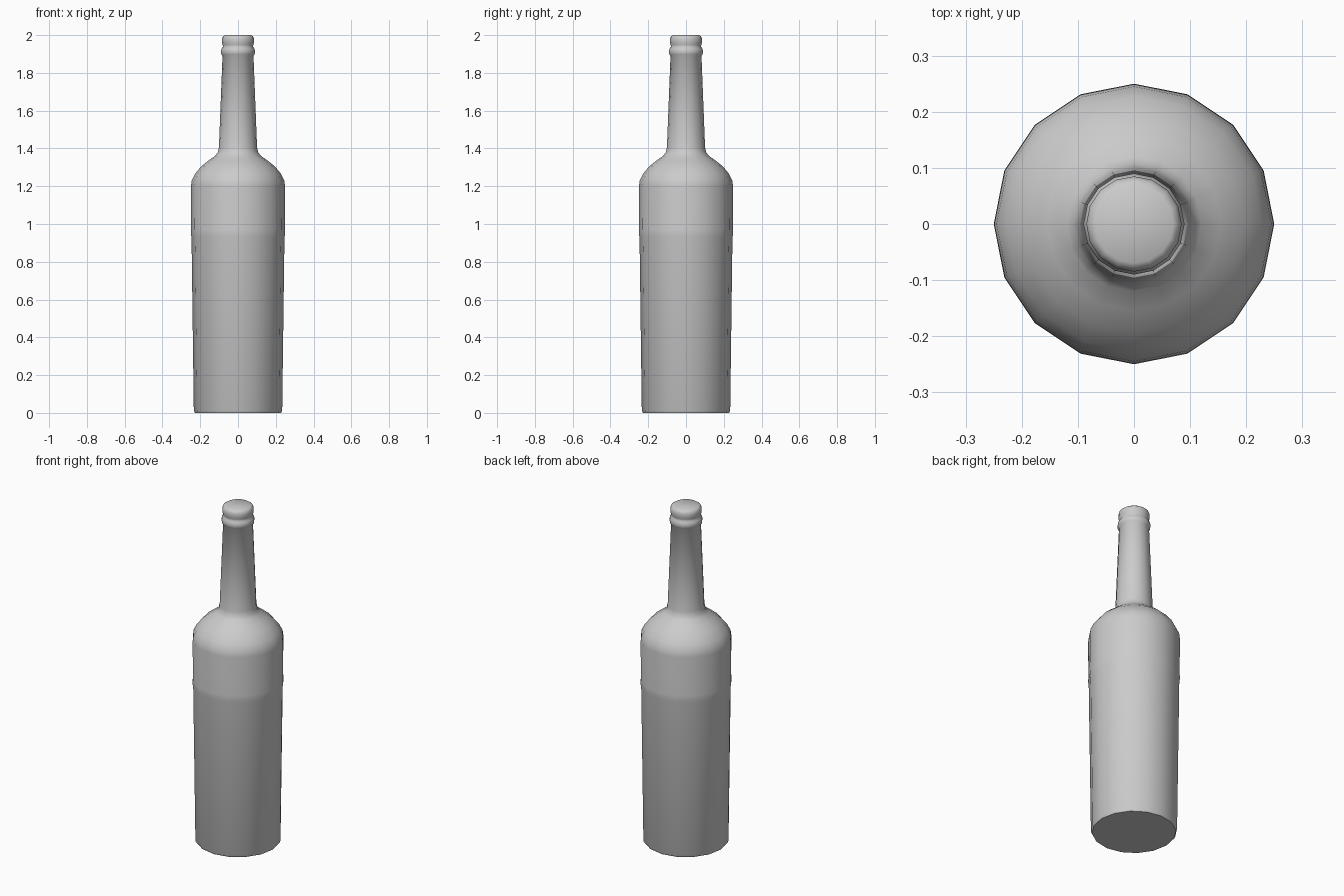
import bpy
import bmesh
from math import cos, sin, tau, radians

cube = bpy.data.objects.get("Cube")
if cube:
    bpy.data.objects.remove(cube, do_unlink=True)

SIDES = 16

# Glass colour
glass = bpy.data.materials.new("grey_glass")
grey = (0.6, 0.6, 0.6, 1)
glass.diffuse_color = grey
glass.use_nodes = True
glass.node_tree.nodes["Principled BSDF"].inputs["Base Color"].default_value = grey

# Outline as (radius, height): base, body, shoulder, neck, collar, lip
base = [(0.228, 0), (0.234, 0.012)]
body = [(0.246, 0.93), (0.25, 0.95), (0.248, 0.97), (0.249, 1.2)]
shoulder = [(0.245, 1.23), (0.228, 1.265), (0.195, 1.305), (0.155, 1.337),
            (0.12, 1.362), (0.107, 1.38), (0.101, 1.405)]
neck = [(0.082, 1.89)]
collar = [(0.088, 1.897), (0.09, 1.915), (0.086, 1.93), (0.08, 1.938)]
lip = [(0.081, 1.947), (0.085, 1.96), (0.085, 1.98), (0.08, 1.993), (0.07, 2.0)]
outline = base + body + shoulder + neck + collar + lip

# Bottle: stacked rings joined by quads, closed at both ends
bm = bmesh.new()
rings = [[bm.verts.new((r * cos(tau * i / SIDES), r * sin(tau * i / SIDES), z))
          for i in range(SIDES)] for r, z in outline]
for low, high in zip(rings, rings[1:]):
    for i in range(SIDES):
        j = (i + 1) % SIDES
        bm.faces.new((low[i], low[j], high[j], high[i]))
bm.faces.new(rings[0][::-1])
bm.faces.new(rings[-1])
mesh = bpy.data.meshes.new("bottle")
bm.to_mesh(mesh)
bm.free()
mesh.materials.append(glass)

bottle = bpy.data.objects.new("bottle", mesh)
bpy.context.collection.objects.link(bottle)
bpy.context.view_layer.objects.active = bottle
bottle.select_set(True)
bpy.ops.object.shade_smooth_by_angle(angle=radians(50))
